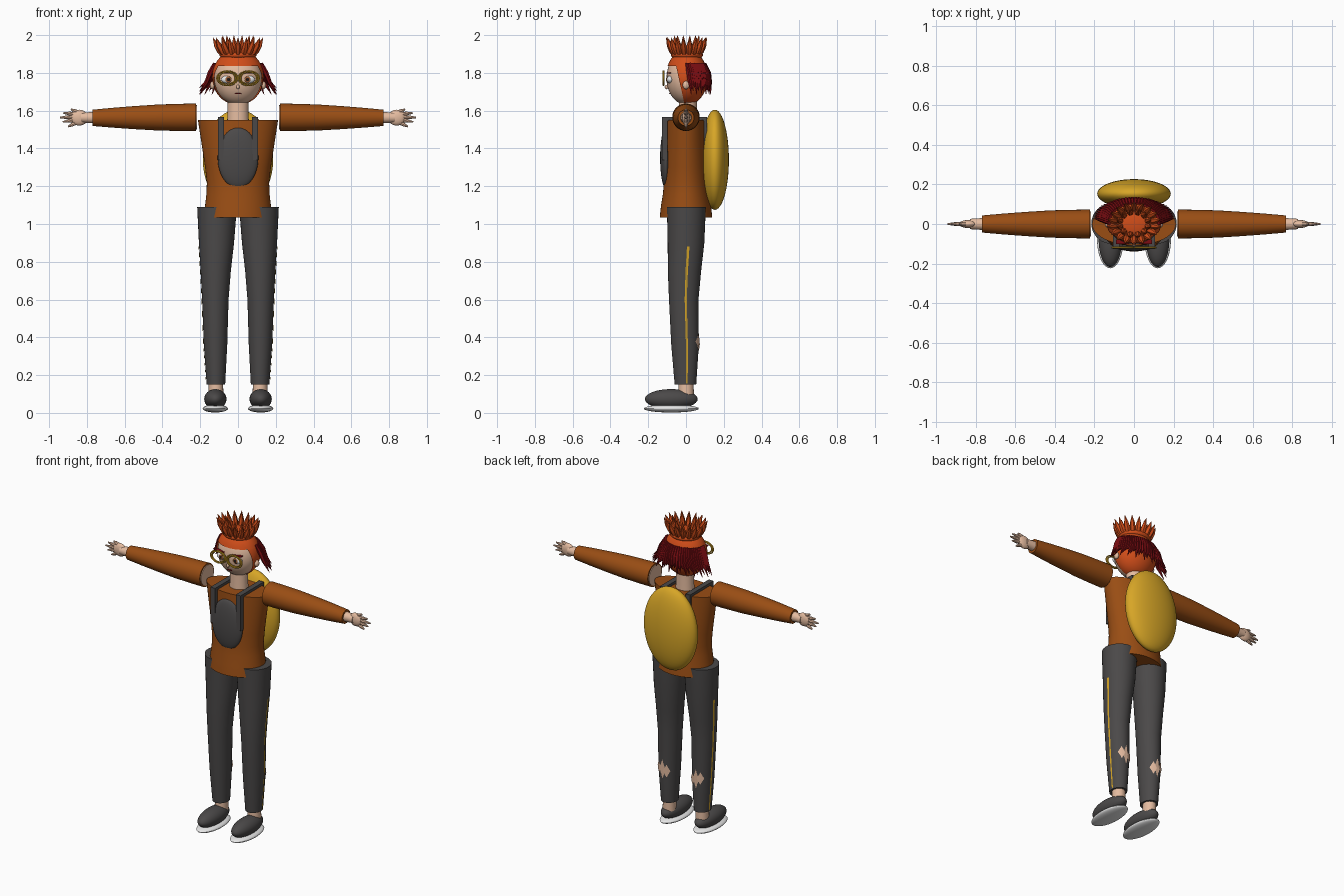
import bpy, bmesh
from math import sin, cos, pi, radians
from mathutils import Vector, Matrix, Quaternion

cube = bpy.data.objects.get("Cube")
if cube:
    bpy.data.objects.remove(cube)


def material(name, *rgb):
    m = bpy.data.materials.new(name)
    m.use_nodes = True
    m.diffuse_color = (*rgb, 1)
    m.node_tree.nodes["Principled BSDF"].inputs["Base Color"].default_value = (*rgb, 1)
    return m


BROWN = material("rust brown", .32, .075, .007)
GREY = material("charcoal", .07, .066, .066)
SKIN = material("skin", .78, .5, .35)
GOLD = material("gold", .68, .38, .02)
ORANGE = material("orange hair", .64, .075, .01)
RED = material("dark red hair", .2, .004, .006)
WHITE = material("white", .8, .8, .8)
BLACK = material("black", .012, .01, .01)
IRIS = material("brown iris", .3, .1, .03)
made = []


def finish(name, bm, mat):
    bmesh.ops.recalc_face_normals(bm, faces=bm.faces)
    mesh = bpy.data.meshes.new(name)
    bm.to_mesh(mesh)
    bm.free()
    mesh.materials.append(mat)
    ob = bpy.data.objects.new(name, mesh)
    bpy.context.collection.objects.link(ob)
    made.append(ob)
    return ob


def ellipsoid(name, centre, size, mat, segs=32):
    bm = bmesh.new()
    m = Matrix.Translation(centre) @ Matrix.Diagonal((*size, 1))
    bmesh.ops.create_uvsphere(bm, u_segments=segs, v_segments=segs // 2, radius=1, matrix=m)
    return finish(name, bm, mat)


def box(bm, lo, hi):
    lo, hi = Vector(lo), Vector(hi)
    m = Matrix.Translation((lo + hi) / 2) @ Matrix.Diagonal((*(hi - lo), 1))
    bmesh.ops.create_cube(bm, size=1, matrix=m)


def tube(bm, points, radii, n=8, upright=False):
    """Loft rings of the given radii through the points."""
    pts = [Vector(p) for p in points]
    q = Quaternion() if upright else (pts[-1] - pts[0]).to_track_quat('Z', 'Y')
    rings = []
    for p, r in zip(pts, radii):
        rx, ry = r if isinstance(r, tuple) else (r, r)
        rings.append([bm.verts.new(p + q @ Vector((rx * cos(2 * pi * i / n), ry * sin(2 * pi * i / n), 0)))
                      for i in range(n)])
    for a, b in zip(rings, rings[1:]):
        for i in range(n):
            j = (i + 1) % n
            bm.faces.new((a[i], a[j], b[j], b[i]))
    bm.faces.new(rings[0])
    bm.faces.new(rings[-1])


def lathe(name, sections, mat, n=36):
    """Upright body from (z, x, y, rx, ry) sections."""
    bm = bmesh.new()
    tube(bm, [(x, y, z) for z, x, y, _, _ in sections], [(rx, ry) for *_, rx, ry in sections], n, True)
    return finish(name, bm, mat)


# Trouser leg sections, and a point on the leg surface
LEG = [(.15, .117, -.003, .049, .057), (.36, .119, -.005, .062, .073), (.6, .12, -.012, .07, .078),
       (.75, .118, -.008, .08, .088), (.9, .114, 0, .093, .097), (1.09, .111, .002, .105, .103)]


def on_leg(side, angle, z, lift=.003):
    for a, b in zip(LEG, LEG[1:]):
        if z <= b[0]:
            t = (z - a[0]) / (b[0] - a[0])
            x, y, rx, ry = [u + (v - u) * t for u, v in zip(a[1:], b[1:])]
            return (side * (x + (rx + lift) * cos(angle)), y + (ry + lift) * sin(angle), z)


# Torso, shell and belly plate
lathe("torso", [(1.035, 0, 0, .18, .139), (1.1, 0, 0, .174, .132), (1.16, 0, 0, .167, .122),
                (1.22, 0, 0, .165, .117), (1.3, 0, 0, .174, .115), (1.42, 0, 0, .192, .113),
                (1.55, 0, 0, .212, .108)], BROWN, 48)
ellipsoid("back_shell", (0, .153, 1.34), (.186, .074, .265), GOLD, 48)
ellipsoid("belly_plate", (0, -.107, 1.35), (.108, .03, .16), GREY)
lathe("neck", [(1.53, 0, .01, .058, .05), (1.6, 0, .01, .055, .048), (1.7, 0, .01, .055, .048)], SKIN, 24)

for side, label in ((1, "left"), (-1, "right")):
    # Legs, stripes and torn patches
    lathe(label + "_trouser_leg", [(z, side * x, y, rx, ry) for z, x, y, rx, ry in LEG], GREY)
    lathe(label + "_ankle", [(.08, side * .117, 0, .04, .042), (.17, side * .117, 0, .038, .04)], SKIN, 20)
    bm = bmesh.new()
    rows = [[bm.verts.new(on_leg(side, a, .155 + .725 * i / 24)) for a in (.06, .2)] for i in range(25)]
    for a, b in zip(rows, rows[1:]):
        bm.faces.new((a[0], a[1], b[1], b[0]))
    finish(label + "_side_stripe", bm, GOLD)
    bm = bmesh.new()
    for k, (mid, height, drop) in enumerate([(90, .062, 0), (65, .04, .008), (113, .042, -.008)]):
        lift = .004 + .0008 * k
        z = .37 + drop
        for s in (-1, 1):
            steps = [radians(mid + s * d) for d in (0, 9, 19)]
            cols = [[bm.verts.new(on_leg(side, a, z + u * height * (1 - j / 2), lift)) for u in (-1, 1)]
                    for j, a in enumerate(steps[:2])]
            tip = bm.verts.new(on_leg(side, steps[2], z, lift))
            bm.faces.new((cols[0][0], cols[1][0], cols[1][1], cols[0][1]))
            bm.faces.new((cols[1][0], tip, cols[1][1]))
    finish(label + "_torn_patch", bm, SKIN)

    # Shoes
    ellipsoid(label + "_shoe", (side * .12, -.078, .073), (.059, .14, .053), GREY)
    ellipsoid(label + "_sole", (side * .12, -.078, .023), (.067, .146, .021), WHITE)

    # Sleeve, arm and hand
    bm = bmesh.new()
    xs = [.222, .3, .42, .55, .67, .77]
    tube(bm, [(side * x, 0, 1.565 - .003 * i / 5) for i, x in enumerate(xs)],
         [.073, .072, .069, .061, .052, .043], 32)
    finish(label + "_sleeve", bm, BROWN)
    bm = bmesh.new()
    tube(bm, [(side * .218, 0, 1.565), (side * .3, 0, 1.565), (side * .83, 0, 1.563)], [.064, .06, .026], 24)
    finish(label + "_arm", bm, SKIN)
    ellipsoid(label + "_palm", (side * .84, 0, 1.563), (.046, .02, .042), SKIN, 20)
    bm = bmesh.new()
    for z0, x1, z1 in ((1.59, .885, 1.607), (1.58, .925, 1.588), (1.567, .943, 1.564),
                       (1.555, .928, 1.54), (1.543, .9, 1.515)):
        a, b = Vector((side * .845, 0, z0)), Vector((side * x1, 0, z1))
        tube(bm, [a, a.lerp(b, .6), b], [.012, .01, .004], 8)
    finish(label + "_fingers", bm, SKIN)

    # Shoulder straps
    bm = bmesh.new()
    x0, x1 = sorted((side * .074, side * .107))
    box(bm, (x0, -.127, 1.34), (x1, -.098, 1.565))
    box(bm, (x0, -.127, 1.545), (x1, .11, 1.567))
    box(bm, (x0, .095, 1.3), (x1, .112, 1.565))
    finish(label + "_strap", bm, GREY)

    # Ear, eye, brow and spectacle rings
    ellipsoid(label + "_ear", (side * .134, 0, 1.735), (.014, .018, .022), SKIN, 16)
    ellipsoid(label + "_eye", (side * .053, -.084, 1.765), (.037, .018, .021), WHITE, 24)
    ellipsoid(label + "_iris", (side * .051, -.1, 1.765), (.016, .004, .017), IRIS, 20)
    ellipsoid(label + "_pupil", (side * .051, -.103, 1.765), (.008, .003, .009), BLACK, 16)
    bm = bmesh.new()
    box(bm, (side * .058 - .032, -.102, 1.798), (side * .058 + .032, -.08, 1.803))
    finish(label + "_brow", bm, RED)
    for name, major in (("outer", .054), ("inner", .044)):
        bpy.ops.mesh.primitive_torus_add(major_radius=major, minor_radius=.0045, major_segments=40,
                                         minor_segments=8, location=(side * .057, -.119, 1.772),
                                         rotation=(pi / 2, 0, 0))
        ring = bpy.context.object
        ring.name = f"{label}_{name}_spectacle_ring"
        ring.scale.y = .72
        ring.data.materials.append(GOLD)
        made.append(ring)

# Head
ellipsoid("head", (0, 0, 1.772), (.126, .103, .14), SKIN, 40)
ellipsoid("nose", (0, -.103, 1.725), (.009, .01, .012), SKIN, 12)
ellipsoid("mouth", (0, -.084, 1.69), (.02, .006, .003), RED, 12)

# Hair cap, opened over the face
bm = bmesh.new()
bmesh.ops.create_uvsphere(bm, u_segments=48, v_segments=24, radius=1,
                          matrix=Matrix.Translation((0, .004, 1.777)) @ Matrix.Diagonal((.137, .111, .147, 1)))
planes = [(Vector((0, 0, 1.836)), Vector((0, 0, 1))), (Vector((0, -.04, 1.78)), Vector((0, 1, .22)))]
for co, no in planes:
    bmesh.ops.bisect_plane(bm, geom=bm.verts[:] + bm.edges[:] + bm.faces[:], plane_co=co, plane_no=no)
face_area = [f for f in bm.faces if all((f.calc_center_median() - co).dot(no) < 0 for co, no in planes)]
bmesh.ops.delete(bm, geom=face_area, context='FACES')
finish("hair_cap", bm, ORANGE)

# Topknot and its ring of leaf-shaped spikes
ellipsoid("topknot", (0, .005, 1.895), (.098, .085, .032), ORANGE)
bm = bmesh.new()
for count, base, flare, top in ((18, .078, .135, 1.987), (12, .055, .085, 1.998)):
    for i in range(count):
        a = 2 * pi * (i + .5) / count
        pts = [(r * cos(a), .003 + .8 * r * sin(a), z)
               for r, z in ((base, 1.885), (base + .018, 1.915), (base * .35 + flare * .65, 1.945), (flare, top))]
        tube(bm, pts, [.008, .018, .015, .001], 6)
finish("topknot_spikes", bm, ORANGE)

# Dark strands hanging round the back
bm = bmesh.new()
count = 34
for i in range(count):
    a = pi * (i / (count - 1)) * 1.04 - .02 * pi
    c, s = cos(a), sin(a)
    low = 1.685 + .018 * (i % 3)
    pts = [(.125 * c, .01 + .09 * s, 1.85), (.148 * c, .022 + .098 * s, 1.8),
           (.168 * c, .028 + .1 * s, 1.75), (.205 * c, .034 + .098 * s, low)]
    tube(bm, pts, [.008, .014, .011, .001], 6)
finish("back_strands", bm, RED)

# Smooth shading with sharp edges kept
bpy.ops.object.select_all(action='DESELECT')
for ob in made:
    ob.select_set(True)
bpy.context.view_layer.objects.active = made[0]
bpy.ops.object.shade_smooth_by_angle(angle=radians(40))
